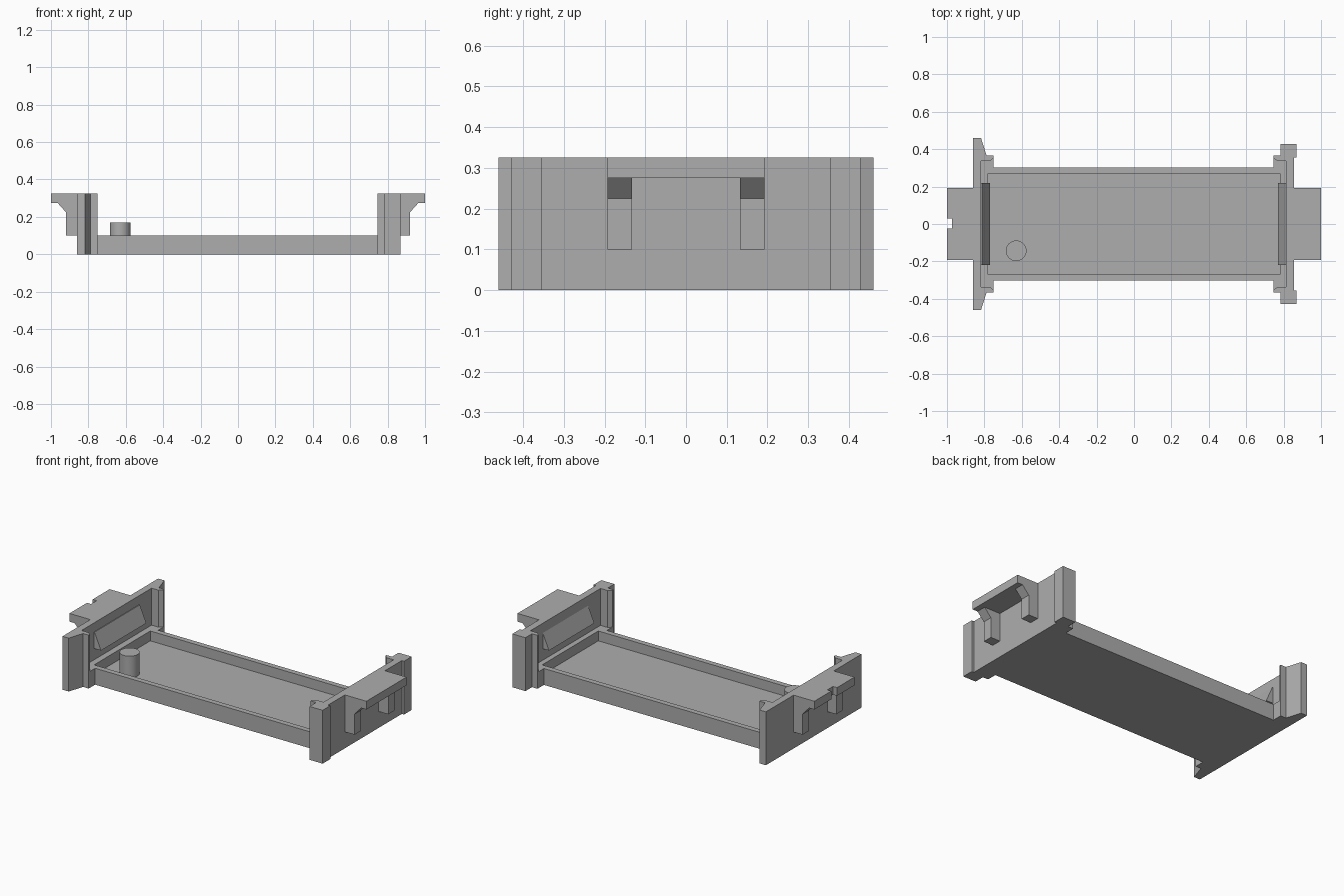
import bpy
import bmesh

cube = bpy.data.objects.get("Cube")
if cube:
    bpy.data.objects.remove(cube, do_unlink=True)

grey = bpy.data.materials.new("plain grey")
grey.use_nodes = True
colour = (0.42, 0.42, 0.42, 1)
grey.diffuse_color = colour
grey.node_tree.nodes["Principled BSDF"].inputs["Base Color"].default_value = colour


def finish(name, bm):
    bmesh.ops.recalc_face_normals(bm, faces=bm.faces)
    mesh = bpy.data.meshes.new(name)
    bm.to_mesh(mesh)
    bm.free()
    mesh.materials.append(grey)
    ob = bpy.data.objects.new(name, mesh)
    bpy.context.collection.objects.link(ob)
    return ob


def prism(name, outline, low, high, axis="z"):
    """Extrude an (x, y) outline along z, or an (x, z) outline along y."""
    bm = bmesh.new()
    place = (lambda a, b: (a, b, low)) if axis == "z" else (lambda a, b: (a, low, b))
    face = bm.faces.new([bm.verts.new(place(a, b)) for a, b in outline])
    ext = bmesh.ops.extrude_face_region(bm, geom=[face])
    verts = [v for v in ext["geom"] if isinstance(v, bmesh.types.BMVert)]
    step = (0, 0, high - low) if axis == "z" else (0, high - low, 0)
    bmesh.ops.translate(bm, verts=verts, vec=step)
    return finish(name, bm)


def mirrored(half):
    """Close a half outline by reflecting it across y = 0."""
    return half + [(x, -y) for x, y in reversed(half)]


TOP = 0.325

# Shallow tray with flared ends and a recessed floor
tray = prism("tray", mirrored([(-0.84, 0.365), (-0.75, 0.365), (-0.75, 0.303),
                               (0.745, 0.303), (0.745, 0.365), (0.84, 0.365)]), 0, 0.1)
recess = prism("recess_cutter", mirrored([(-0.78, 0.27), (0.78, 0.27)]), 0.04, 0.2)
recess.hide_render = True
recess.hide_viewport = True
cut = tray.modifiers.new("recess", "BOOLEAN")
cut.object = recess
cut.solver = "EXACT"

# Locating pin
bm = bmesh.new()
bmesh.ops.create_cone(bm, cap_ends=True, segments=32, radius1=0.055, radius2=0.055, depth=0.13)
bmesh.ops.translate(bm, verts=bm.verts, vec=(-0.63, -0.143, 0.105))
pin = finish("pin", bm)
bpy.context.view_layer.objects.active = pin
pin.select_set(True)
bpy.ops.object.shade_smooth_by_angle()

# End walls: hooked guide lips inside, wings outside
prism("right_end_wall", mirrored([(-0.818, 0.337), (-0.77, 0.337), (-0.75, 0.355), (-0.75, 0.365),
                                  (-0.788, 0.365), (-0.818, 0.46), (-0.86, 0.46)]), 0, TOP)
prism("left_end_wall", mirrored([(0.812, 0.337), (0.765, 0.337), (0.745, 0.355), (0.745, 0.365),
                                 (0.782, 0.365), (0.782, 0.428), (0.87, 0.428),
                                 (0.87, 0.355), (0.855, 0.355)]), 0, TOP)

# Finger tabs, the right one notched
prism("left_tab", mirrored([(0.84, 0.193), (1, 0.193)]), 0.275, TOP)
prism("right_tab", [(-0.84, 0.193), (-1, 0.193), (-1, 0.03), (-0.973, 0.03),
                    (-0.973, -0.025), (-1, -0.025), (-1, -0.193), (-0.84, -0.193)], 0.275, TOP)

for side, label in ((1, "left"), (-1, "right")):
    # Two brackets under each tab
    for y, end in ((-0.193, "front"), (0.132, "back")):
        prism(f"{label}_{end}_bracket",
              [(side * x, z) for x, z in ((0.84, 0.1), (0.92, 0.1), (0.92, 0.225),
                                          (0.965, 0.275), (0.84, 0.275))], y, y + 0.061, "y")
    # Snap ridge on the inside of each wall
    prism(f"{label}_snap_ridge",
          [(side * x, z) for x, z in ((0.83, 0.27), (0.814, 0.27), (0.77, 0.17), (0.83, 0.17))],
          -0.218, 0.218, "y")
